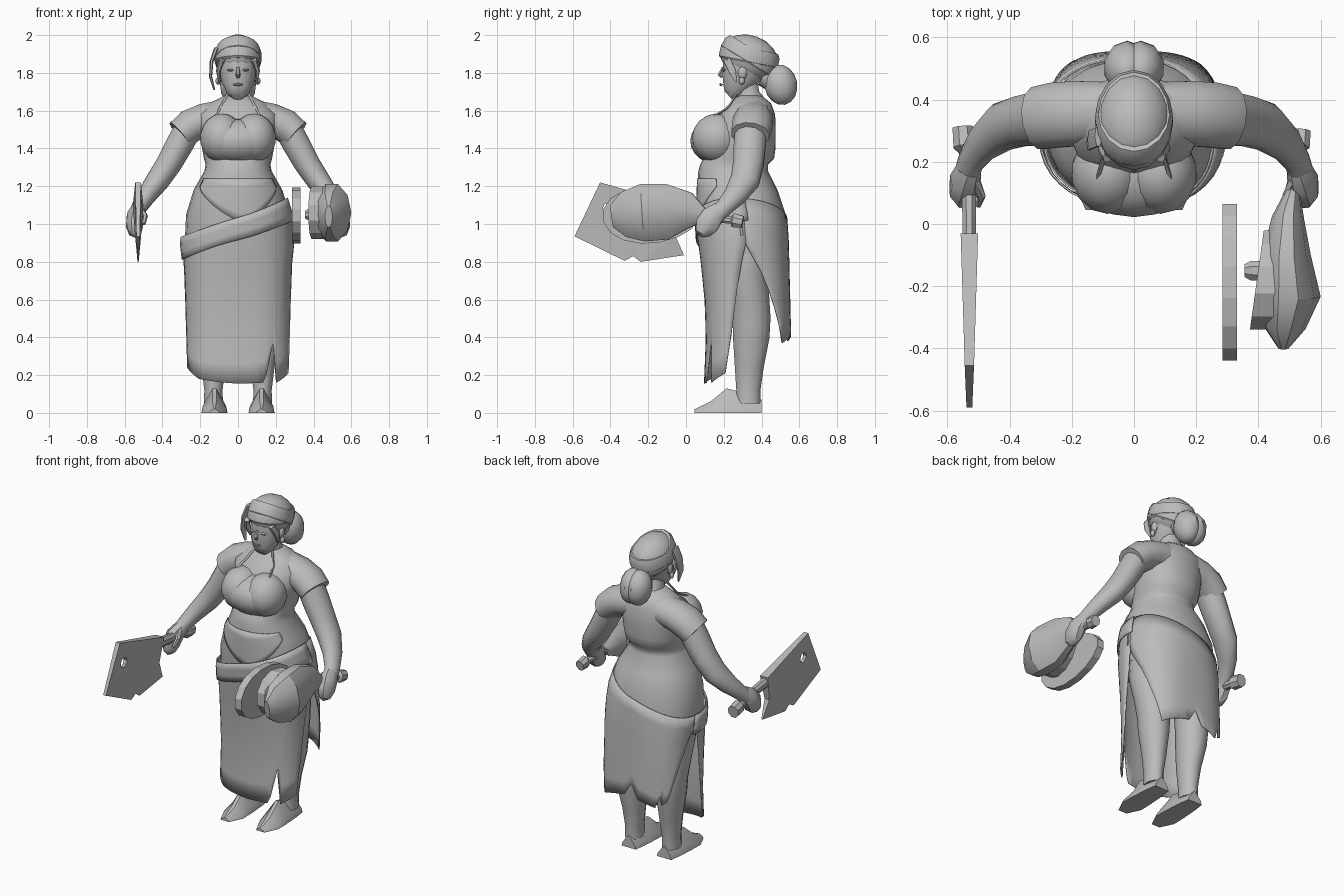
import bpy, bmesh, math
from mathutils import Vector, Matrix

if "Cube" in bpy.data.objects:
    bpy.data.objects.remove(bpy.data.objects["Cube"])

grey = bpy.data.materials.new("plain grey")
grey.diffuse_color = (0.5, 0.5, 0.5, 1)
grey.use_nodes = True
grey.node_tree.nodes["Principled BSDF"].inputs["Base Color"].default_value = grey.diffuse_color


def finish(name, bm, angle=40):
    bmesh.ops.recalc_face_normals(bm, faces=bm.faces)
    me = bpy.data.meshes.new(name)
    bm.to_mesh(me)
    bm.free()
    ob = bpy.data.objects.new(name, me)
    bpy.context.collection.objects.link(ob)
    me.materials.append(grey)
    if angle:
        bpy.ops.object.select_all(action='DESELECT')
        ob.select_set(True)
        bpy.context.view_layer.objects.active = ob
        bpy.ops.object.shade_smooth_by_angle(angle=math.radians(angle))
    return ob


def skin(name, rings, angle=40):
    """Join rings of points into a closed tube."""
    bm = bmesh.new()
    vs = [[bm.verts.new(p) for p in r] for r in rings]
    n = len(vs[0])
    for a, b in zip(vs, vs[1:]):
        for i in range(n):
            bm.faces.new((a[i], a[(i + 1) % n], b[(i + 1) % n], b[i]))
    bm.faces.new(vs[0])
    bm.faces.new(vs[-1])
    return finish(name, bm, angle)


def loft(name, path, ref=(0, 1, 0), n=12, side=1, angle=40):
    """path: (x, y, z, radius along ref, radius across)."""
    c = [Vector((p[0] * side, p[1], p[2])) for p in path]
    rings = []
    for i, p in enumerate(path):
        t = (c[min(i + 1, len(c) - 1)] - c[max(i - 1, 0)]).normalized()
        u = Vector(ref)
        u = (u - t * u.dot(t)).normalized()
        v = t.cross(u)
        rings.append([c[i] + u * p[3] * math.cos(a) + v * p[4] * math.sin(a)
                      for a in (2 * math.pi * (k + .5) / n for k in range(n))])
    return skin(name, rings, angle)


def ball(name, loc, size, tilt=0, seg=14, rings=9):
    bm = bmesh.new()
    m = Matrix.Translation(loc) @ Matrix.Rotation(tilt, 4, 'X') @ Matrix.Diagonal((*size, 1))
    bmesh.ops.create_uvsphere(bm, u_segments=seg, v_segments=rings, radius=1, matrix=m)
    return finish(name, bm)


def prism(name, outline, x, half):
    """Side outline (y, z) given thickness in x by a function of y and z."""
    bm = bmesh.new()
    a, b = [[bm.verts.new((x + s * half(y, z), y, z)) for y, z in outline] for s in (-1, 1)]
    n = len(outline)
    for i in range(n):
        bm.faces.new((a[i], a[(i + 1) % n], b[(i + 1) % n], b[i]))
    bm.faces.new(a)
    bm.faces.new(b)
    bmesh.ops.triangulate(bm, faces=bm.faces)
    return finish(name, bm, 0)


def lerp(a, b, t):
    return a + (b - a) * max(0, min(1, t))


# Body hull: height, half width, front y, back y, squareness
HULL = [(1.68, .07, .27, .40, 1), (1.64, .15, .235, .45, 1), (1.58, .215, .175, .472, .9),
        (1.48, .20, .13, .475, .9), (1.40, .19, .11, .474, .9), (1.345, .18, .09, .466, .9),
        (1.315, .172, .075, .435, .9), (1.28, .178, .065, .435, .9), (1.18, .235, .06, .485, .9),
        (1.05, .275, .06, .528, .9), (.90, .292, .07, .538, .85), (.80, .28, .085, .54, .75),
        (.60, .275, .105, .545, .7), (.40, .275, .112, .55, .7), (.10, .28, .10, .555, .7)]


def hull(th, z, off=0):
    for a, b in zip(HULL, HULL[1:]):
        if z >= b[0]:
            break
    _, rx, yf, yb, p = [lerp(i, j, (a[0] - z) / (a[0] - b[0])) for i, j in zip(a, b)]
    c, s = math.cos(th), math.sin(th)
    return Vector(((rx + off) * math.copysign(abs(c) ** p, c),
                   (yf + yb) / 2 + ((yb - yf) / 2 + off) * math.copysign(abs(s) ** p, s), z))


def panel(name, mid, half, top, bottom, us, off, rows=8):
    """Cloth draped on the hull; half(z) is the half angle, us the column positions."""
    bm = bmesh.new()
    grid = []
    for u in us:
        zt = top(.28 * math.cos(math.radians(mid + u * half(1.1))))
        col = []
        for r in range(rows + 1):
            z = lerp(zt, bottom(u), r / rows)
            col.append(bm.verts.new(hull(math.radians(mid + u * half(z)), z, off)))
        grid.append(col)
    for a, b in zip(grid, grid[1:]):
        for r in range(rows):
            bm.faces.new((a[r], b[r], b[r + 1], a[r + 1]))
    ob = finish(name, bm)
    sol = ob.modifiers.new("cloth", 'SOLIDIFY')
    sol.thickness, sol.offset = .006, 0
    return ob


def steps(pairs):
    def f(u):
        for (a, za), (b, zb) in zip(pairs, pairs[1:]):
            if u <= b:
                return lerp(za, zb, (u - a) / (b - a))
        return pairs[-1][1]
    return f


# Torso and hips
ring_z = [h[0] for h in HULL[:11]] + [.84]
skin("torso", [[hull(2 * math.pi * k / 24, z, -.01 if z < 1.0 else 0) for k in range(24)]
               for z in ring_z], 50)
loft("neck", [(0, .35, 1.62, .09, .085), (0, .325, 1.69, .065, .064), (0, .32, 1.78, .06, .06)])

# Skirt, hip sash and belly flap
waist = lambda x: 1.03 + .37 * x
even = [i / 10 for i in range(-10, 11)]
front_hem = [(-1, .24), (-.6, .18), (0, .155), (.3, .16), (.36, .20), (.47, .38), (.58, .16), (1, .21)]
panel("front_skirt", 270, lambda z: lerp(66, 92, (z - .2) / .7), waist, steps(front_hem),
      sorted(set(even + [h[0] for h in front_hem])), .004)
back_hem = [(-1, .37), (-.5, .40), (-.1, .42), (0, .50), (.1, .41), (.6, .38), (.7, .46), (.8, .40), (1, .42)]
panel("back_skirt", 90, lambda z: lerp(44, 92, (z - .4) / .52), waist, steps(back_hem),
      sorted(set(even + [h[0] for h in back_hem])), .004)
panel("hip_sash", 270, lambda z: 96, lambda x: waist(x) + .005,
      lambda u: waist(.28 * math.sin(math.radians(96 * u))) - .115, even, .014, 3)
panel("belly_flap", 270, lambda z: 62, lambda x: 1.24,
      steps([(-1, 1.2), (.1, 1.0), (1, 1.2)]), even, .001, 5)

# Bust, halter straps, limbs
ball("bust_base", (0, .165, 1.437), (.2, .143, .12), -.05, 18, 10)
for s, tag in ((1, "left"), (-1, "right")):
    ball(tag + "_bust", (s * .085, .165, 1.455), (.118, .133, .13), .1)
    loft(tag + "_strap", [(.12, .135, 1.565, .005, .008), (.095, .222, 1.615, .005, .008),
                          (.055, .268, 1.69, .005, .008)], n=4, side=s)
    loft(tag + "_sleeve", [(.08, .36, 1.565, .10, .095), (.18, .355, 1.55, .108, .09),
                           (.25, .35, 1.52, .108, .092), (.307, .34, 1.472, .104, .085)], side=s)
    loft(tag + "_arm", [(.25, .345, 1.53, .085, .075), (.31, .338, 1.42, .088, .075),
                        (.365, .33, 1.32, .083, .070), (.425, .312, 1.23, .08, .064),
                        (.485, .26, 1.15, .062, .052), (.525, .2, 1.085, .047, .042),
                        (.54, .15, 1.04, .05, .042)], side=s)
    # Closed mitten-like hand and thumb
    loft(tag + "_hand", [(.53, .18, 1.075, .045, .04), (.542, .14, 1.04, .062, .05),
                         (.548, .11, .995, .066, .048), (.545, .09, .955, .045, .036),
                         (.535, .085, .94, .02, .018)], n=8, side=s)
    loft(tag + "_thumb", [(.51, .14, 1.07, .018, .016), (.49, .09, 1.04, .016, .014),
                          (.50, .06, 1.0, .01, .01)], n=6, side=s)
    loft(tag + "_leg", [(.14, .33, .97, .16, .12), (.15, .325, .88, .14, .13),
                        (.153, .32, .74, .112, .118), (.15, .34, .60, .105, .10),
                        (.144, .347, .50, .104, .09), (.14, .345, .40, .10, .085),
                        (.13, .335, .25, .08, .066), (.13, .33, .12, .066, .05),
                        (.13, .33, .05, .066, .052)], side=s)
    foot = [(.40, .05, .07), (.33, .06, .10), (.215, .068, .13), (.13, .07, .06), (.045, .03, .02)]
    skin(tag + "_shoe", [[Vector((s * (.125 + w * x), y, h * z)) for x, z in
                          ((-1, 0), (1, 0), (.9, .3), (.15, 1), (-.15, 1), (-.9, .3))]
                         for y, w, h in foot], 30)

# Head and face
loft("head", [(0, .225, 1.68, .03, .036), (0, .247, 1.70, .06, .062), (0, .272, 1.75, .09, .086),
              (0, .296, 1.80, .112, .098), (0, .315, 1.85, .126, .104), (0, .33, 1.90, .12, .10)], n=14)
loft("nose", [(0, .195, 1.83, .006, .007), (0, .178, 1.79, .012, .013), (0, .19, 1.777, .008, .01)], n=6)
loft("lips", [(-.024, .192, 1.738, .004, .004), (0, .183, 1.738, .006, .008),
              (.024, .192, 1.738, .004, .004)], n=6)
for s in (1, -1):
    ball("eye", (s * .04, .2, 1.815), (.02, .01, .007), 0, 8, 5)
    ball("ear", (s * .098, .30, 1.80), (.014, .025, .035), 0, 8, 5)
    ball("earring", (s * .105, .295, 1.757), (.014, .016, .02), 0, 8, 5)
    loft("side_lock", [(.085, .215, 1.87, .02, .016), (.105, .245, 1.81, .022, .012),
                       (.098, .265, 1.75, .006, .005)], n=6, side=s)

# Headscarf with folds, hanging tail, bun
ball("headscarf", (0, .335, 1.88), (.122, .158, .119), -.35)
for tilt in (-.55, -.2):
    m = Matrix.Translation((0, .335, 1.885)) @ Matrix.Rotation(tilt, 4, 'X')
    skin("scarf_band", [[m @ Vector((r * .124 * math.cos(a), r * .158 * math.sin(a), z))
                         for a in (2 * math.pi * i / 16 for i in range(16))]
                        for r, z in ((.95, -.035), (1.01, -.025), (1.01, .02), (.93, .045))], 30)
loft("scarf_tail", [(-.115, .28, 1.93, .035, .012), (-.14, .27, 1.86, .035, .010),
                    (-.145, .26, 1.78, .028, .008), (-.125, .255, 1.71, .008, .005)], n=6)
for s in (1, -1):
    ball("hair_bun", (s * .022, .502, 1.737), (.076, .087, .108), .2, 10, 8)
loft("bun_tie", [(0, .41, 1.79, .06, .06), (0, .45, 1.77, .065, .065)], ref=(1, 0, 0), n=10)

# Cleaver in the right hand
edge = [(-.455, 1.22), (-.59, .935), (-.325, .805), (-.28, .83), (-.24, .80), (-.01, .835),
        (-.06, .945), (-.03, 1.10), (-.26, 1.165)]
blade = prism("cleaver_blade", edge, -.529,
              lambda y, z: .003 + lerp(.012, .025, (y + .45) / .42) * max(0, min(1, (z - .82) / .22)))
bm = bmesh.new()
bmesh.ops.create_cone(bm, cap_ends=True, segments=8, radius1=.032, radius2=.032, depth=.2,
                      matrix=Matrix.Translation((-.527, -.41, 1.08)) @ Matrix.Rotation(math.pi / 2, 4, 'Y'))
cutter = finish("hole_cutter", bm, 0)
cutter.hide_render = True
cutter.hide_viewport = True
cut = blade.modifiers.new("hole", 'BOOLEAN')
cut.operation, cut.object = 'DIFFERENCE', cutter
loft("cleaver_handle", [(-.529, -.05, 1.06, .035, .024), (-.53, .08, 1.045, .03, .024),
                        (-.54, .23, 1.02, .028, .024), (-.545, .25, 1.02, .045, .038),
                        (-.55, .31, 1.01, .04, .036)], ref=(0, 0, 1), n=8, angle=25)

# Ham on the bone in the left hand, with a loose slice
loft("ham", [(.51, .10, 1.04, .035, .025), (.495, .02, 1.07, .10, .052), (.49, -.10, 1.065, .155, .078),
             (.497, -.23, 1.06, .16, .103), (.482, -.33, 1.05, .125, .07),
             (.48, -.395, 1.04, .06, .02)], ref=(0, 0, 1), n=10, angle=30)


def oval(cy, cz, ry, rz, n):
    return [(cy + ry * math.cos(a), cz + rz * math.sin(a) * (1 - .12 * math.cos(a)))
            for a in (2 * math.pi * (i + .5) / n for i in range(n))]


prism("ham_cut_face", oval(-.18, 1.06, .165, .14, 12), .45, lambda y, z: .03 + .14 * max(0, -y))
loft("ham_bone_end", [(.43, -.15, 1.05, .035, .035), (.375, -.15, 1.05, .034, .034),
                      (.355, -.15, 1.05, .022, .022)], n=8, angle=25)
loft("ham_bone", [(.51, .06, 1.04, .025, .022), (.53, .24, 1.02, .02, .02), (.535, .25, 1.02, .04, .032),
                  (.54, .30, 1.01, .034, .03)], ref=(0, 0, 1), n=8, angle=25)
prism("meat_slice", oval(-.187, 1.045, .257, .148, 16), .308, lambda y, z: .023)
